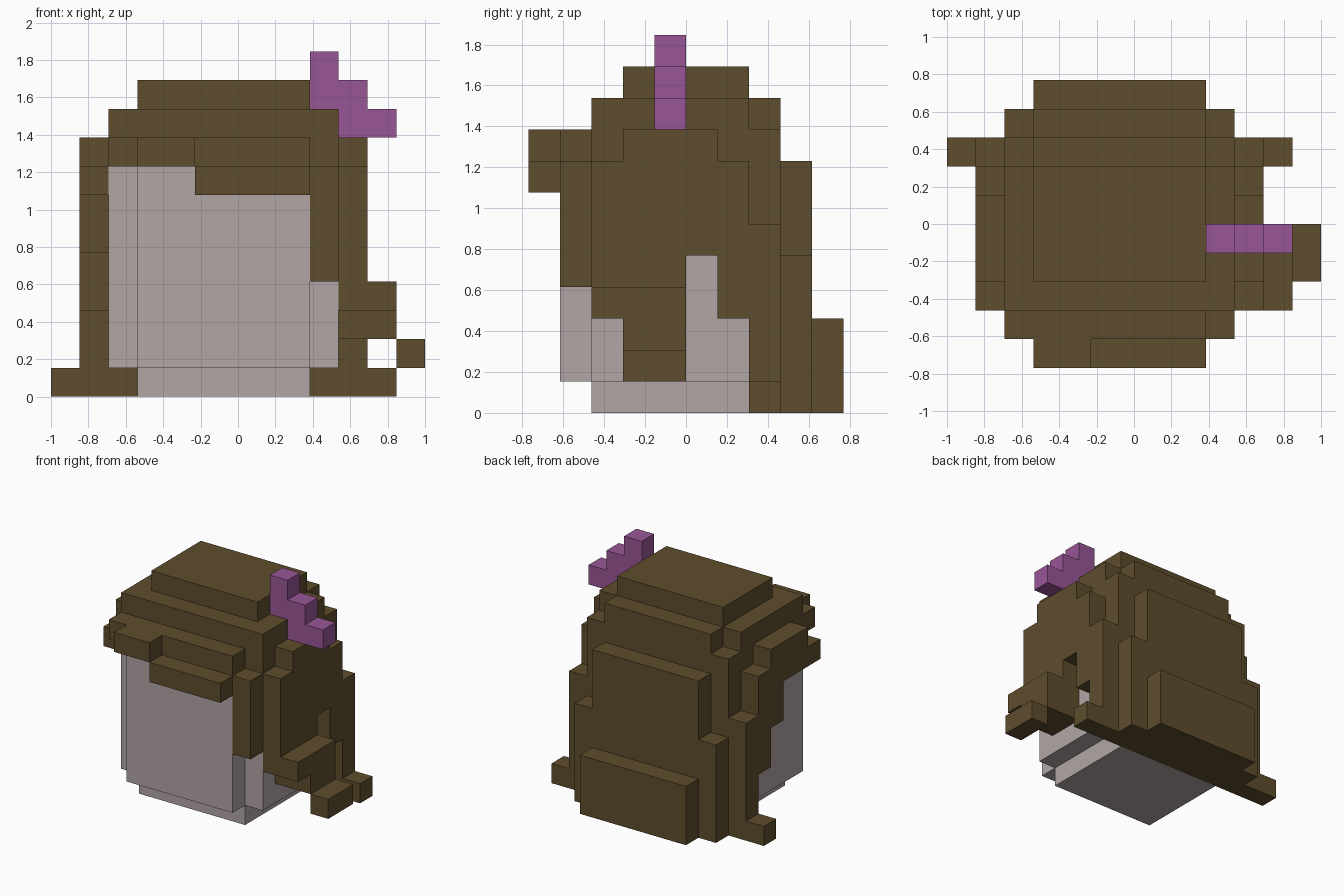
import bpy
import bmesh
from mathutils import Vector

UNIT = 2 / 13                       # edge of one block
ORIGIN = Vector((-1, -5 * UNIT, 0))

default = bpy.data.objects.get("Cube")
if default:
    bpy.data.objects.remove(default, do_unlink=True)


def material(name, rgb):
    mat = bpy.data.materials.new(name)
    mat.use_nodes = True
    mat.diffuse_color = (*rgb, 1)
    mat.node_tree.nodes["Principled BSDF"].inputs["Base Color"].default_value = (*rgb, 1)
    return mat


def box(x, y, z):
    """All block cells inside three (start, end) spans."""
    return {(i, j, k) for i in range(*x) for j in range(*y) for k in range(*z)}


def mirrored(cells):
    """Cells plus their reflection across the middle of the body."""
    return cells | {(11 - i, j, k) for i, j, k in cells}


brown = material("dark brown", (0.112, 0.074, 0.026))
grey = material("warm grey", (0.445, 0.381, 0.381))
purple = material("purple", (0.314, 0.093, 0.305))

parts = []


def add_part(name, mat, *boxes):
    parts.append((name, mat, set().union(*boxes)))


# Pale body with a narrower base
add_part("body", grey,
         box((2, 10), (2, 7), (1, 8)),
         box((3, 9), (1, 2), (1, 8)),
         box((3, 9), (2, 7), (0, 1)))

# Stepped cap
add_part("cap", brown,
         box((2, 10), (2, 8), (8, 9)),
         box((2, 10), (2, 7), (9, 10)),
         box((3, 9), (7, 8), (9, 10)),
         box((3, 9), (3, 7), (10, 11)))

# Brim, with a drooping lock on one side
add_part("brim", brown,
         box((2, 9), (1, 2), (8, 9)),
         box((3, 5), (0, 1), (8, 9)),
         box((5, 9), (0, 1), (7, 8)))

# Long back layers
add_part("back", brown,
         box((2, 10), (7, 8), (0, 8)),
         box((3, 9), (8, 9), (0, 8)),
         mirrored(box((2, 3), (8, 9), (0, 5))),
         box((3, 9), (9, 10), (0, 3)))

# Rear corners and the small tips on the ground
add_part("rear_corners", brown,
         mirrored(box((1, 2), (7, 8), (0, 6))),
         mirrored(box((0, 1), (7, 8), (0, 1))))

# Right side, stepping back toward the ground
add_part("right_side", brown,
         box((1, 2), (2, 7), (7, 8)),
         box((1, 2), (3, 6), (8, 9)),
         box((1, 2), (5, 7), (5, 7)),
         box((1, 2), (6, 7), (3, 5)))

# Left side with its front strand
add_part("left_side", brown,
         box((9, 10), (1, 2), (4, 8)),
         box((10, 11), (2, 3), (3, 8)),
         box((10, 11), (3, 5), (2, 9)),
         box((10, 11), (5, 6), (5, 9)),
         box((10, 11), (6, 7), (3, 8)))

# Flicked-out lock low on the left
add_part("left_lock", brown,
         box((11, 12), (2, 5), (3, 4)),
         box((11, 12), (3, 5), (2, 3)),
         box((12, 13), (3, 5), (1, 2)))

# Stair-shaped ornament
add_part("ornament", purple,
         box((9, 10), (4, 5), (10, 12)),
         box((10, 11), (4, 5), (9, 11)),
         box((11, 12), (4, 5), (9, 10)))

solid = set().union(*(cells for _, _, cells in parts))


def build(name, mat, cells):
    """Skin the cells, leaving out faces buried against other blocks."""
    bm = bmesh.new()
    for cell in sorted(cells):
        for axis in range(3):
            for side in (0, 1):
                near = list(cell)
                near[axis] += 2 * side - 1
                if tuple(near) in solid:
                    continue
                ring = []
                for u, v in ((0, 0), (1, 0), (1, 1), (0, 1)):
                    corner = Vector(cell)
                    corner[axis] += side
                    corner[(axis + 1) % 3] += u
                    corner[(axis + 2) % 3] += v
                    ring.append(bm.verts.new(ORIGIN + corner * UNIT))
                bm.faces.new(ring if side else ring[::-1])
    bmesh.ops.remove_doubles(bm, verts=bm.verts, dist=UNIT / 100)
    bmesh.ops.dissolve_limit(bm, angle_limit=0.01, verts=bm.verts, edges=bm.edges)
    mesh = bpy.data.meshes.new(name)
    bm.to_mesh(mesh)
    bm.free()
    mesh.materials.append(mat)
    bpy.context.collection.objects.link(bpy.data.objects.new(name, mesh))


for part in parts:
    build(*part)
